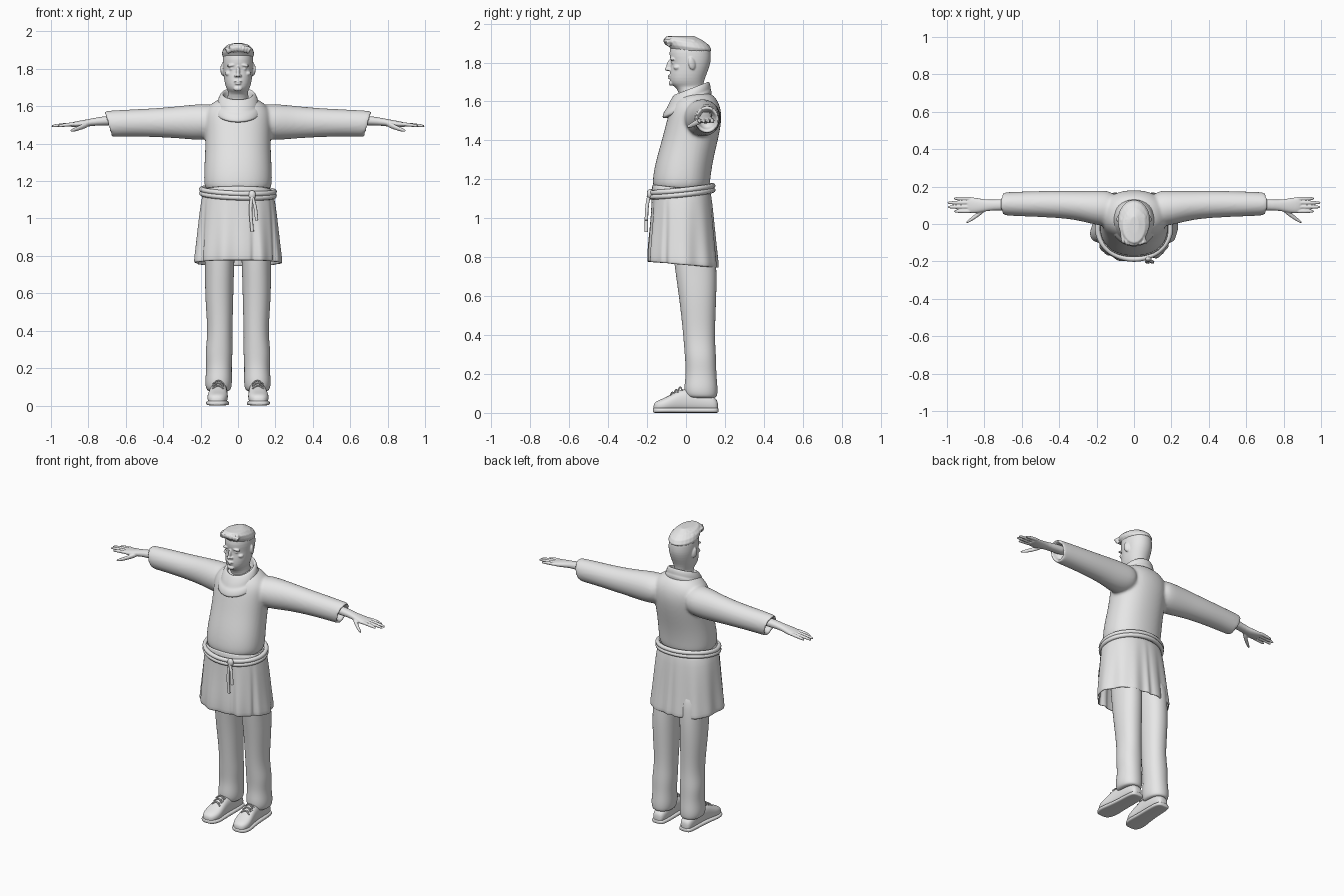
import bpy, bmesh, math, random
from mathutils import Vector, Matrix, Euler

random.seed(4)
cube = bpy.data.objects.get("Cube")
if cube:
    bpy.data.objects.remove(cube)

grey = bpy.data.materials.new("plain grey")
grey.use_nodes = True
grey.diffuse_color = (0.8, 0.8, 0.8, 1)
grey.node_tree.nodes["Principled BSDF"].inputs["Base Color"].default_value = (0.8, 0.8, 0.8, 1)


def loft(bm, rings, sides=16, power=1.0, caps=True):
    """Skin a list of (centre, u, v) superellipse rings."""
    def bend(value):
        return math.copysign(abs(value) ** power, value)
    loops = []
    for centre, u, v in rings:
        angles = [math.tau * i / sides for i in range(sides)]
        loops.append([bm.verts.new(Vector(centre) + Vector(u) * bend(math.cos(a))
                                   + Vector(v) * bend(math.sin(a))) for a in angles])
    for low, high in zip(loops, loops[1:]):
        for i in range(sides):
            j = (i + 1) % sides
            bm.faces.new((low[i], low[j], high[j], high[i]))
    if caps:
        bm.faces.new(loops[0][::-1])
        bm.faces.new(loops[-1])


def upright(z, front, back, left, right, tilt=0.0):
    """Horizontal ring given by its extents; tilt lifts the back."""
    return (((left + right) / 2, (front + back) / 2, z),
            ((right - left) / 2, 0, 0), (0, (back - front) / 2, tilt))


def across(side, x, y, z, ry, rz, lean=0.0):
    """Ring facing along x, for the arms and fingers."""
    return (side * x, y, z), (0, ry, 0), (side * lean, 0, rz)


def blob(bm, place, size, turn=(0, 0, 0), detail=3):
    matrix = Matrix.LocRotScale(Vector(place), Euler(turn), Vector(size))
    bmesh.ops.create_icosphere(bm, subdivisions=detail, radius=1, matrix=matrix)


def finish(name, bm, subdivide=0, voxel=0, smooth=0, thickness=0):
    bmesh.ops.recalc_face_normals(bm, faces=bm.faces)
    for face in bm.faces:
        face.smooth = True
    mesh = bpy.data.meshes.new(name)
    bm.to_mesh(mesh)
    bm.free()
    mesh.materials.append(grey)
    ob = bpy.data.objects.new(name, mesh)
    bpy.context.collection.objects.link(ob)
    if thickness:
        ob.modifiers.new("cloth", "SOLIDIFY").thickness = thickness
    if subdivide:
        mod = ob.modifiers.new("round", "SUBSURF")
        mod.levels = mod.render_levels = subdivide
    if voxel:
        mod = ob.modifiers.new("fuse", "REMESH")
        mod.mode, mod.voxel_size, mod.use_smooth_shade = "VOXEL", voxel, True
    if smooth:
        mod = ob.modifiers.new("soften", "SMOOTH")
        mod.iterations, mod.factor = smooth, 0.5
    return ob


def cord(name, points, radius, closed=False):
    curve = bpy.data.curves.new(name, "CURVE")
    curve.dimensions = "3D"
    curve.bevel_depth, curve.bevel_resolution, curve.use_fill_caps = radius, 2, True
    curve.resolution_u = 4
    spline = curve.splines.new("BEZIER")
    spline.bezier_points.add(len(points) - 1)
    for knot, point in zip(spline.bezier_points, points):
        knot.co = point
        knot.handle_left_type = knot.handle_right_type = "AUTO"
    spline.use_cyclic_u = closed
    curve.materials.append(grey)
    ob = bpy.data.objects.new(name, curve)
    bpy.context.collection.objects.link(ob)


# Tunic body and hollow-ended sleeves, fused into one cloth form
bm = bmesh.new()
torso = [(1.12, -.17, .12, .175), (1.2, -.175, .125, .185), (1.3, -.155, .14, .18),
         (1.4, -.125, .165, .175), (1.5, -.1, .185, .18), (1.57, -.08, .18, .18),
         (1.62, -.05, .155, .14), (1.65, -.01, .12, .08)]
loft(bm, [upright(z, f, b, -w, w) for z, f, b, w in torso], 24, .9)
sleeve = [(.08, .08, 1.52, .1, .09), (.2, .085, 1.515, .095, .1), (.3, .1, 1.515, .078, .088),
          (.45, .107, 1.512, .072, .077), (.6, .107, 1.51, .067, .072), (.69, .108, 1.506, .063, .07),
          (.7, .108, 1.506, .06, .067), (.695, .108, 1.508, .046, .05), (.64, .105, 1.51, .044, .046)]
for side in (1, -1):
    loft(bm, [across(side, *ring, lean=.018 if ring[0] > .5 else 0) for ring in sleeve], 20)
tunic = finish("tunic_top", bm, 2, .009, 6)

# Skirt of the tunic with hanging folds and side slits
bm = bmesh.new()
skirt = [(1.16, -.175, .125, .18), (1.1, -.175, .135, .198), (.95, -.185, .15, .213),
         (.85, -.195, .16, .222), (.78, -.197, .168, .23), (.76, -.195, .168, .23)]
loft(bm, [upright(z, f, b, -w, w, -.015) for z, f, b, w in skirt], 96, .88, caps=False)
for v in bm.verts:
    drop = max(0, (1.13 - v.co.z) / .37)
    angle = math.atan2(v.co.y, v.co.x)
    push = .006 * math.cos(7 * angle + 1) + .004 * math.cos(13 * angle)
    for slit in (-.5, math.pi * -.84, -1.12, 1.6):
        push -= .022 * math.exp(-((angle - slit) / .06) ** 2)
    v.co += Vector((math.cos(angle), math.sin(angle), 0)) * push * drop
finish("tunic_skirt", bm, 1, thickness=.01)

# Cowl collar: a rolled band and a fold lying over it
bm = bmesh.new()
cowl = [(1.6, -.03, .1, .068, .03), (1.655, -.05, .105, .075, .03), (1.672, -.057, .113, .083, .032),
        (1.662, -.07, .122, .096, .038), (1.635, -.09, .127, .108, .045), (1.615, -.098, .127, .11, .05),
        (1.605, -.112, .132, .12, .052), (1.58, -.123, .132, .128, .056), (1.565, -.12, .125, .122, .054),
        (1.565, -.08, .1, .1, .05)]
loft(bm, [upright(z, f, b, -w, w, t) for z, f, b, w, t in cowl], 24)
finish("cowl_collar", bm, 2)

# Rope belt, knot and hanging ends
for level in (1.128, 1.15):
    loop = []
    for i in range(24):
        a = math.tau * i / 24
        loop.append((.194 * math.cos(a), -.025 + .163 * math.sin(a),
                     level + .017 * math.sin(a) - .007 * math.cos(a)))
    cord("belt_rope", loop, .014, True)
bm = bmesh.new()
blob(bm, (.075, -.185, 1.125), (.02, .016, .026))
finish("belt_knot", bm)
for x, end in ((.068, .93), (.092, .99)):
    cord("belt_end", [(.075, -.19, 1.12), (x, -.2, 1.06), (x + .008, -.204, end)], .009)

# Trousers
leg = [(.95, -.08, .14, .01, .18), (.75, -.06, .16, .02, .176), (.6, -.037, .157, .024, .178),
       (.45, -.02, .15, .028, .166), (.36, -.012, .15, .03, .165), (.28, -.006, .156, .028, .176),
       (.2, 0, .156, .034, .168), (.13, -.012, .164, .03, .178), (.085, -.005, .162, .036, .172),
       (.075, .02, .15, .05, .155)]
for side in (1, -1):
    bm = bmesh.new()
    loft(bm, [upright(z, f, b, side * i, side * o) for z, f, b, i, o in leg], 20, .92)
    finish("trouser_leg", bm, 2)

# Shoes with soles and laces
shoe = [(.165, .02, .05), (.15, .042, .08), (.06, .045, .11), (-.01, .047, .125), (-.06, .052, .1),
        (-.11, .058, .072), (-.15, .045, .058), (-.168, .02, .04)]
for side in (1, -1):
    def middle(y):
        return side * (.103 - .06 * min(y, .05))
    bm = bmesh.new()
    loft(bm, [((middle(y), y, top / 2 + .005), (w, 0, 0), (0, 0, top / 2)) for y, w, top in shoe], 16, .8)
    finish("shoe_upper", bm, 2)
    bm = bmesh.new()
    loft(bm, [((middle(y), y * 1.02, .013), (w + .008, 0, 0), (0, 0, .013)) for y, w, top in shoe], 12, .45)
    finish("shoe_sole", bm, 2)
    for row in range(3):
        y, z = -.03 - .02 * row, .129 - .013 * row
        for way in (1, -1):
            x = middle(y)
            cord("shoe_lace", [(x - .03, y + way * .01, z - .012), (x, y, z + .003),
                               (x + .03, y - way * .01, z - .012)], .004)

# Hands: wrist, palm, fingers and thumb
wrist = [(.62, .105, 1.525, .034, .028), (.72, .102, 1.523, .03, .025), (.78, .1, 1.515, .029, .02),
         (.82, .098, 1.508, .038, .02), (.87, .1, 1.503, .045, .016), (.9, .104, 1.5, .04, .011)]
fingers = [(.068, .965), (.091, .998), (.114, 1.0), (.136, .965)]
thumb = [(.79, .085, 1.508, .016), (.83, .055, 1.492, .016), (.865, .028, 1.477, .012), (.9, .006, 1.468, .008)]
for side in (1, -1):
    bm = bmesh.new()
    loft(bm, [across(side, *ring) for ring in wrist], 16, .9)
    for y, tip in fingers:
        bones = [(.86, 1.505, .011), (.91, 1.502, .011), (tip - .02, 1.497, .009), (tip, 1.492, .006)]
        loft(bm, [across(side, x, y, z, r, r) for x, z, r in bones], 10)
    loft(bm, [across(side, x, y, z, r, r) for x, y, z, r in thumb], 10)
    finish("hand", bm, 1, .0035, 3)

# Head with neck and facial features
bm = bmesh.new()
skull = [(1.57, -.03, .1, .062), (1.655, -.035, .09, .058), (1.676, -.06, .09, .05), (1.69, -.08, .09, .06),
         (1.72, -.085, .097, .071), (1.76, -.083, .115, .077), (1.8, -.076, .127, .081), (1.83, -.086, .129, .083),
         (1.87, -.085, .126, .081), (1.9, -.07, .11, .07), (1.92, -.03, .075, .04)]
loft(bm, [upright(z, f, b, -w, w) for z, f, b, w in skull], 28, .95)
blob(bm, (0, -.084, 1.787), (.01, .016, .032), (-.25, 0, 0))
blob(bm, (0, -.096, 1.766), (.012, .014, .01))
blob(bm, (0, -.084, 1.732), (.022, .01, .005))
blob(bm, (0, -.083, 1.721), (.018, .01, .006))
blob(bm, (0, -.076, 1.694), (.024, .013, .014))
for side in (1, -1):
    blob(bm, (side * .013, -.085, 1.763), (.008, .011, .007))
    blob(bm, (side * .034, -.07, 1.819), (.028, .013, .008), (0, side * .15, 0))
    blob(bm, (side * .031, -.064, 1.8), (.015, .011, .009))
    blob(bm, (side * .05, -.045, 1.775), (.02, .02, .014))
    blob(bm, (side * .083, .03, 1.795), (.01, .019, .033), (.2, 0, side * .35))
finish("head", bm, 1, .0038, 3)

# Hair: a cropped cap with a swept-up fringe of tufts
bm = bmesh.new()
cap = [(1.86, -.072, .128, .08, .0), (1.88, -.095, .13, .087, -.012), (1.905, -.112, .118, .08, -.015),
       (1.925, -.1, .085, .06, -.01), (1.937, -.05, .04, .025, 0)]
loft(bm, [upright(z, f, b, -w, w, t) for z, f, b, w, t in cap], 24)
for i in range(70):
    x, y = random.uniform(-.068, .068), random.uniform(-.1, .05)
    z = 1.934 - 4.5 * x * x - 2 * max(0, y) ** 2 - 2 * max(0, -y - .05) ** 2
    blob(bm, (x, y, z - .007), (.007, .019, .008), (random.uniform(-.5, .1), 0, random.uniform(-.5, .5)), 2)
for i in range(9):
    x = (i - 4) * .014
    blob(bm, (x, -.104 + 4 * x * x, 1.908 - 3 * x * x), (.009, .012, .02), (.35, random.uniform(-.4, .4), 0), 2)
finish("hair", bm, 0, .004, 1)
